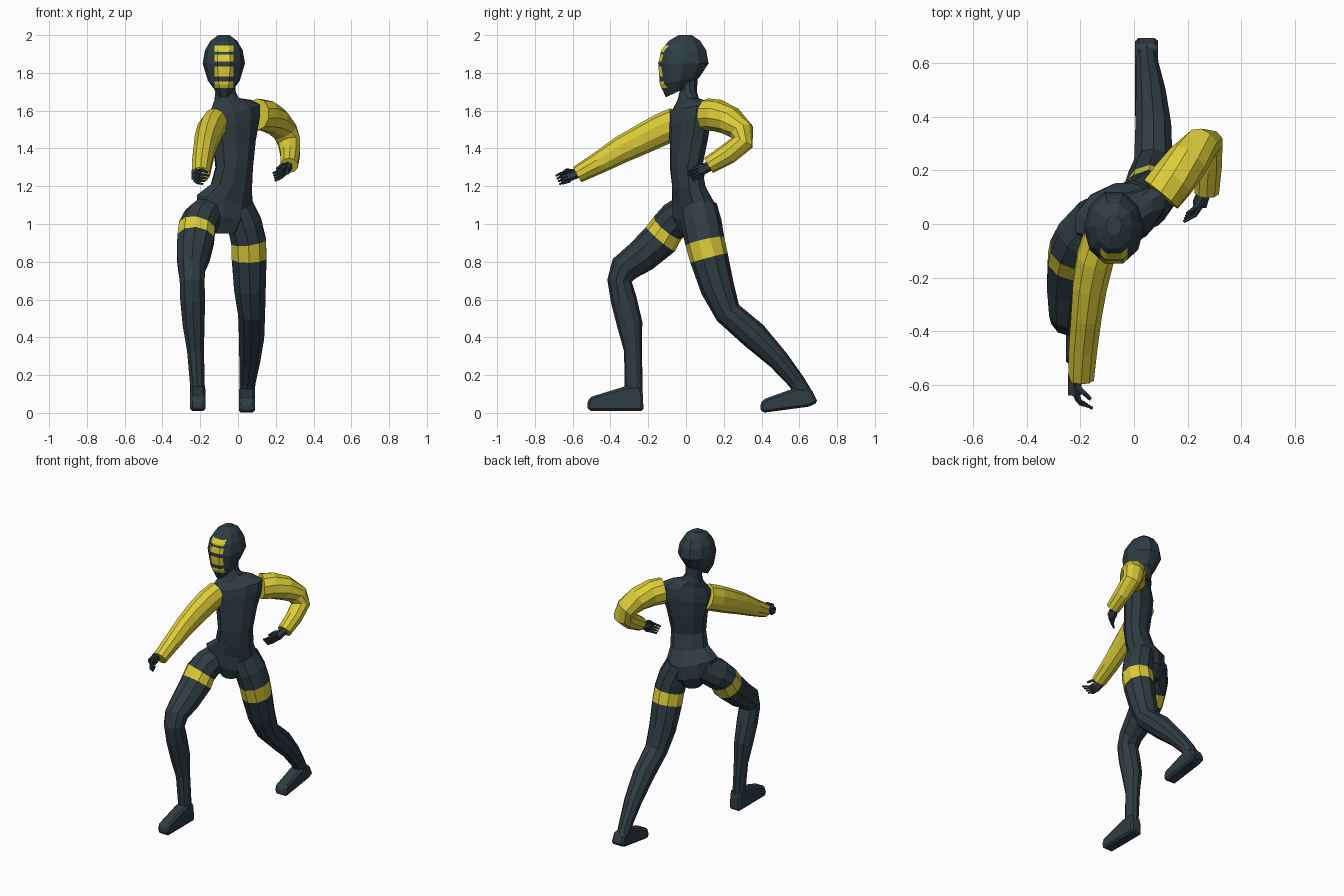
import bpy, bmesh, math
from mathutils import Vector as V

if "Cube" in bpy.data.objects:
    bpy.data.objects.remove(bpy.data.objects["Cube"])


def material(name, rgb):
    m = bpy.data.materials.new(name)
    m.diffuse_color = (*rgb, 1)
    m.use_nodes = True
    m.node_tree.nodes["Principled BSDF"].inputs["Base Color"].default_value = m.diffuse_color
    return m


DARK = material("dark slate", (0.028, 0.047, 0.056))
YELLOW = material("yellow", (0.72, 0.61, 0.04))


def finish(name, bm, mats):
    bmesh.ops.recalc_face_normals(bm, faces=bm.faces)
    me = bpy.data.meshes.new(name)
    bm.to_mesh(me)
    bm.free()
    for m in mats:
        me.materials.append(m)
    ob = bpy.data.objects.new(name, me)
    bpy.context.collection.objects.link(ob)
    return ob


def loft(rings, second=()):
    """Skin closed rings; segments listed in second get material 1."""
    bm = bmesh.new()
    vs = [[bm.verts.new(p) for p in r] for r in rings]
    n = len(vs[0])
    for i in range(len(vs) - 1):
        for k in range(n):
            j = (k + 1) % n
            f = bm.faces.new((vs[i][k], vs[i][j], vs[i + 1][j], vs[i + 1][k]))
            f.material_index = 1 if i in second else 0
    bm.faces.new(vs[0])
    bm.faces.new(vs[-1])
    return bm


def tube(name, path, mats, second=(), n=10):
    """Limb along (x, y, z, radius across x, other radius) points."""
    c = [V(p[:3]) for p in path]
    rings = []
    for i, p in enumerate(path):
        a = (c[i] - c[i - 1]).normalized() if i else V()
        b = (c[i + 1] - c[i]).normalized() if i + 1 < len(c) else V()
        t = (a + b).normalized()
        ref = V((1, 0, 0)) if abs(t.x) < 0.85 else V((0, 0, 1))
        u = (ref - t * ref.dot(t)).normalized()
        w = t.cross(u)
        rings.append([c[i] + u * p[3] * math.cos(q) + w * p[4] * math.sin(q)
                      for q in [2 * math.pi * (k + .5) / n for k in range(n)]])
    return finish(name, loft(rings, second), mats)


def slab_ring(x, y, z, a, b, angle=0, roll=0, pitch=0, n=10):
    """Level ellipse turned by angle; roll and pitch slope its height."""
    ca, sa = math.cos(math.radians(angle)), math.sin(math.radians(angle))
    out = []
    for k in range(n):
        q = 2 * math.pi * (k + .5) / n
        # offset keeps a flat facet facing front
        u, w = a * math.sin(q), -b * math.cos(q)
        out.append(V((x + u * ca - w * sa, y + u * sa + w * ca,
                      z + roll * u + pitch * w)))
    return out


# Torso, twisted from hips to shoulders
finish("torso", loft([slab_ring(*r) for r in [
    (-.075, .035, .95, .06, .07, 25),
    (-.075, .04, 1.03, .155, .105, 25, -.2),
    (-.07, .04, 1.12, .165, .105, 26, -.2),
    (-.035, .015, 1.20, .12, .085, 28, -.1),
    (-.02, .0, 1.30, .11, .077, 32),
    (-.02, .015, 1.43, .128, .085, 34, .1),
    (-.02, .02, 1.54, .16, .088, 35, .18),
    (-.02, .02, 1.60, .165, .078, 35, .2),
    (-.035, .02, 1.635, .125, .06, 34, .18),
    (-.06, .012, 1.66, .07, .055, 25, .1),
    (-.066, .012, 1.70, .055, .046, 10),
    (-.072, .015, 1.80, .056, .05)]]), [DARK])

# Head with face bars cut into the surface
hx = -.075
bm = loft([slab_ring(*r) for r in [
    (hx, -.035, 1.705, .045, .075, 0, 0, .48),
    (hx, -.032, 1.76, .085, .112, 0, 0, .2),
    (hx, -.014, 1.85, .112, .14),
    (hx, -.012, 1.92, .1, .125),
    (hx, -.008, 1.97, .07, .087),
    (hx, -.004, 2.0, .03, .037)]])
bars = [(1.72, 1.755), (1.78, 1.835), (1.86, 1.897), (1.91, 1.945)]
cuts = [((0, 0, z), (0, 0, 1)) for b in bars for z in b]
cuts += [((hx + s * .05, 0, 0), (1, 0, 0)) for s in (-1, 1)]
for co, no in cuts:
    bmesh.ops.bisect_plane(bm, geom=bm.verts[:] + bm.edges[:] + bm.faces[:],
                           plane_co=co, plane_no=no)
for f in bm.faces:
    m = f.calc_center_median()
    f.material_index = int(m.y < -.05 and abs(m.x - hx) < .05
                           and any(a < m.z < b for a, b in bars))
finish("head", bm, [DARK, YELLOW])

# Sleeves
tube("front_sleeve", [
    (-.12, -.05, 1.535, .07, .085), (-.145, -.13, 1.50, .072, .085),
    (-.165, -.23, 1.45, .067, .08), (-.178, -.34, 1.395, .06, .072),
    (-.19, -.46, 1.325, .056, .058), (-.197, -.575, 1.262, .05, .046)], [YELLOW])
tube("back_sleeve", [
    (.10, .11, 1.58, .085, .085), (.145, .165, 1.575, .085, .085),
    (.20, .235, 1.545, .08, .078), (.25, .295, 1.49, .068, .066),
    (.272, .298, 1.43, .062, .06), (.276, .22, 1.37, .054, .056),
    (.271, .12, 1.31, .048, .046)], [YELLOW])


# Hands: palm, four curled fingers and a thumb
def hand(name, wrist, fwd, side, curl):
    wrist, f = V(wrist), V(fwd).normalized()
    s, c = V(side).normalized(), V(curl).normalized()

    def digit(part, pts, r0, r1):
        k = len(pts) - 1
        tube(name + part, [(*p, r0 + (r1 - r0) * i / k, r0 + (r1 - r0) * i / k)
                           for i, p in enumerate(pts)], [DARK], n=6)

    digit("_palm", [wrist - f * .02, wrist + f * .02, wrist + f * .055], .026, .03)
    for i in range(4):
        base = wrist + f * .045 + s * (.017 * (i - 1.5))
        mid = base + f * .038 + c * .012
        tip = mid + c * (.028 + .006 * i) + f * .008
        digit("_finger_%d" % i, [base, mid, tip], .011, .006)
    digit("_thumb", [wrist + f * .015 + s * .015, wrist + f * .035 + s * .035 + c * .025,
                     wrist + f * .055 + s * .03 + c * .05], .012, .007)


hand("front_hand", (-.222, -.58, 1.268), (.05, -.9, -.3), (.25, -.3, .85), (.9, -.2, -.1))
hand("back_hand", (.262, .12, 1.305), (-.3, -.8, -.4), (.1, -.4, .85), (-.75, -.35, -.3))

# Legs with a yellow band round each thigh
tube("front_leg", [
    (-.135, .03, 1.085, .085, .09), (-.195, -.05, 1.025, .098, .1),
    (-.217, -.097, .98, .102, .094), (-.224, -.135, .92, .102, .1),
    (-.237, -.235, .83, .092, .09), (-.245, -.325, .765, .075, .08),
    (-.243, -.352, .70, .069, .065), (-.24, -.33, .60, .069, .069),
    (-.235, -.298, .47, .061, .068), (-.225, -.281, .33, .047, .047),
    (-.215, -.277, .15, .041, .048), (-.212, -.277, .05, .038, .045)],
    [DARK, YELLOW], second=(2,))
tube("back_leg", [
    (.0, .065, 1.09, .085, .1), (.035, .082, 1.0, .095, .108),
    (.056, .1, .908, .097, .105), (.059, .122, .82, .097, .102),
    (.063, .167, .66, .088, .09), (.072, .222, .53, .075, .072),
    (.072, .36, .41, .07, .074), (.062, .49, .28, .058, .056),
    (.05, .585, .165, .045, .045), (.046, .63, .09, .04, .045)],
    [DARK, YELLOW], second=(2,))


# Shoes: side profile extruded across x
def shoe(name, x0, x1, profile):
    rings = [[V((x, y, z)) for y, z in profile] for x in (x0, x1)]
    ob = finish(name, loft(rings), [DARK])
    bev = ob.modifiers.new("bevel", "BEVEL")
    bev.width = .012
    bev.segments = 1


shoe("front_shoe", -.253, -.172, [
    (-.225, .01), (-.228, .1), (-.24, .14), (-.325, .14),
    (-.51, .083), (-.526, .045), (-.515, .01)])
shoe("back_shoe", .004, .09, [
    (.405, .0), (.65, .033), (.698, .055), (.665, .125),
    (.585, .135), (.405, .07), (.39, .03)])
